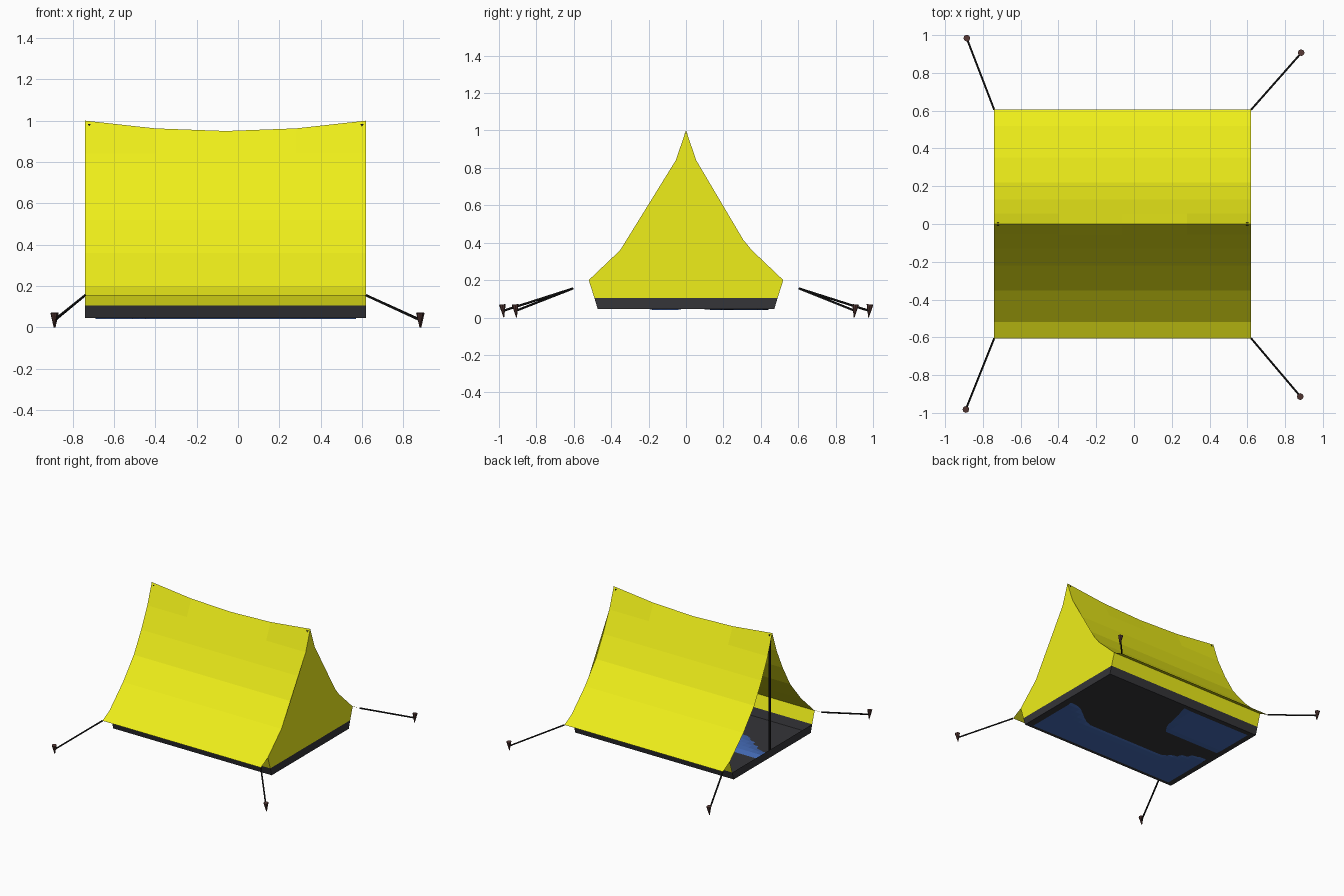
import bpy, bmesh, math
from mathutils import Vector

if "Cube" in bpy.data.objects:
    bpy.data.objects.remove(bpy.data.objects["Cube"])

X0, X1 = -0.74, 0.62
MID = (X0 + X1) / 2
XS = [X0 + (X1 - X0) * i / 4 for i in range(5)]


def material(name, color):
    m = bpy.data.materials.new(name)
    m.diffuse_color = (*color, 1)
    m.use_nodes = True
    m.node_tree.nodes["Principled BSDF"].inputs["Base Color"].default_value = m.diffuse_color
    return m


YELLOW = material("yellow_canvas", (0.86, 0.86, 0.01))
DARK = material("dark_groundsheet", (0.035, 0.035, 0.04))
BLUE = material("blue_floor", (0.06, 0.15, 0.48))
BLACK = material("black_cord", (0.012, 0.012, 0.012))
BROWN = material("brown_peg", (0.09, 0.04, 0.035))


def make(name, bm, mat):
    me = bpy.data.meshes.new(name)
    bm.to_mesh(me)
    bm.free()
    ob = bpy.data.objects.new(name, me)
    bpy.context.collection.objects.link(ob)
    me.materials.append(mat)
    return ob


def sheet(name, rows, mat):
    """Surface joining rows of points."""
    bm = bmesh.new()
    vs = [[bm.verts.new(p) for p in r] for r in rows]
    for a, b in zip(vs, vs[1:]):
        for i in range(len(a) - 1):
            bm.faces.new((a[i], b[i], b[i + 1], a[i + 1]))
    return make(name, bm, mat)


def rod(name, a, b, r0, r1, sides, mat):
    """Cylinder or cone from point a to point b."""
    a, b = Vector(a), Vector(b)
    bm = bmesh.new()
    bmesh.ops.create_cone(bm, cap_ends=True, segments=sides, radius1=r0,
                          radius2=r1, depth=(b - a).length)
    rot = (b - a).to_track_quat('Z', 'Y')
    for v in bm.verts:
        v.co = rot @ v.co + (a + b) / 2
    return make(name, bm, mat)


# Half section of the roof, from the hem up to the ridge
half = [(0.52, 0.2), (0.352, 0.36), (0.22, 0.52), (0.13, 0.68), (0.055, 0.84)]
HEM = (0.605, 0.155)
roof = [HEM] + half + [(0, 1)] + [(-y, z) for y, z in reversed(half)] + [(-HEM[0], HEM[1])]


def sag(x, z):
    return z - (0.05 * (1 - ((x - MID) / (X1 - MID)) ** 2) if z > 0.95 else 0)


# Fly sheet with sagging ridge and overhanging hems
sheet("fly_sheet", [[(x, y, sag(x, z)) for y, z in roof] for x in XS], YELLOW)

# Low side walls under the hems
for s, n in ((-1, "front"), (1, "back")):
    rows = [[(x, s * y, z) for x in XS] for y, z in ((0.49, 0.105), (0.52, 0.2))]
    sheet(n + "_side_wall", rows if s > 0 else rows[::-1], YELLOW)

# End walls: solid on the right, with a doorway on the left
section = [(0.49, 0.105)] + half + [(0, 1)]
outline = section + [(-y, z) for y, z in reversed(section[:-1])]
for x, n in ((X1, "closed_end_wall"), (X0, "door_frame")):
    bm = bmesh.new()
    pts = outline if x == X1 else outline[::-1]
    f = bm.faces.new([bm.verts.new((x, y, z)) for y, z in pts])
    if x == X0:
        bmesh.ops.inset_region(bm, faces=[f], thickness=0.038,
                               use_boundary=True, use_even_offset=True)
        bmesh.ops.delete(bm, geom=[f], context='FACES')
    else:
        bmesh.ops.triangulate(bm, faces=[f])
    make(n, bm, YELLOW)

# Groundsheet tray
bm = bmesh.new()
low = [bm.verts.new((x, y, 0.045)) for x, y in
       ((X0, -0.472), (X1, -0.472), (X1, 0.472), (X0, 0.472))]
top = [bm.verts.new((x, y, 0.105)) for x, y in
       ((X0, -0.49), (X1, -0.49), (X1, 0.49), (X0, 0.49))]
bm.faces.new(low[::-1])
for i in range(4):
    j = (i + 1) % 4
    bm.faces.new((low[i], low[j], top[j], top[i]))
make("groundsheet", bm, DARK)


# Uneven blue floor that dips through the groundsheet in two places
def step(t):
    t = min(max(t, 0), 1)
    return t * t * (3 - 2 * t)


def floor_z(x, y):
    edge = -0.10 + 0.16 * step((abs(x + 0.06) - 0.3) / 0.3) - 0.06
    strip = step((edge - y) / 0.1 + 0.5)
    patch = step((-0.13 + 0.25 * (y - 0.25) - x) / 0.12 + 0.5) * step((y - 0.08) / 0.1 + 0.5)
    return 0.058 - 0.018 * max(strip, patch)


fx = [-0.69 + 1.26 * i / 24 for i in range(25)]
fy = [-0.44 + 0.88 * i / 18 for i in range(19)]
sheet("blue_floor", [[(x, y, floor_z(x, y)) for y in fy[::1]] for x in fx], BLUE)

# Poles holding up the ridge ends
for x, n in ((X0 + 0.02, "door_pole"), (X1 - 0.02, "rear_pole")):
    rod(n, (x, 0, 0.05), (x, 0, 0.985), 0.009, 0.009, 8, BLACK)

# Guy ropes and tapered pegs, one per corner
for i, (px, py) in enumerate(((-0.885, 0.982), (0.885, 0.905), (-0.89, -0.98), (0.88, -0.912))):
    cx = X0 if px < 0 else X1
    cy = math.copysign(HEM[0], py)
    rod(f"guy_rope_{i + 1}", (cx, cy, HEM[1]), (px, py, 0.035), 0.006, 0.006, 6, BLACK)
    tilt = math.copysign(0.006, py)
    rod(f"peg_{i + 1}", (px, py - tilt, 0.0), (px, py + tilt * 0.3, 0.07), 0.002, 0.018, 8, BROWN)
